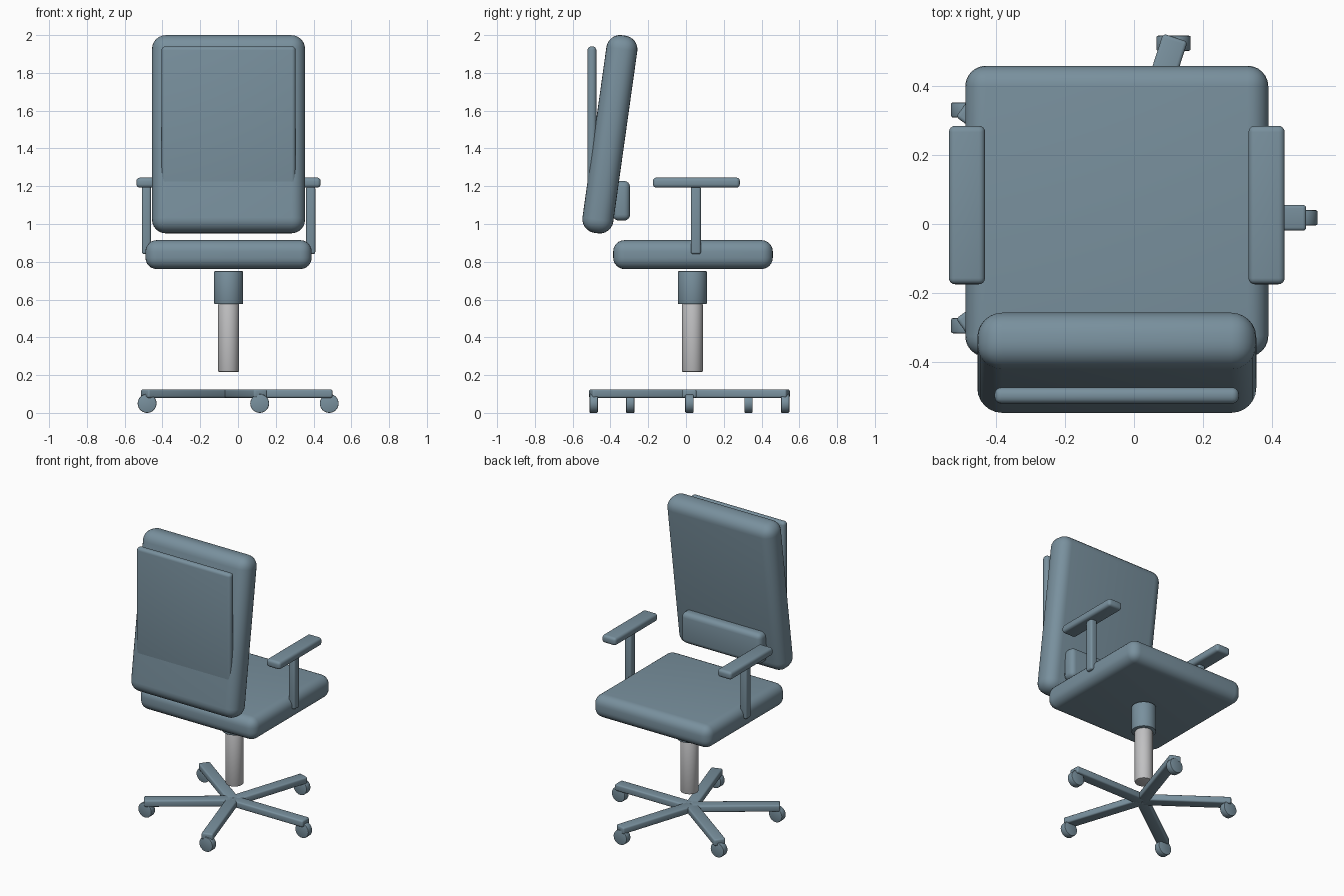
import bpy
from math import radians, cos, sin, pi

if "Cube" in bpy.data.objects:
    bpy.data.objects.remove(bpy.data.objects["Cube"], do_unlink=True)


def material(name, rgb):
    m = bpy.data.materials.new(name)
    m.use_nodes = True
    m.diffuse_color = (*rgb, 1)
    bsdf = next(n for n in m.node_tree.nodes if n.type == 'BSDF_PRINCIPLED')
    bsdf.inputs["Base Color"].default_value = (*rgb, 1)
    return m


SLATE = material("slate blue grey", (0.19, 0.28, 0.34))
STEEL = material("light grey metal", (0.53, 0.53, 0.54))


def finish(name, mat, bevel, segments):
    """Name, colour, round and smooth the active object."""
    ob = bpy.context.object
    ob.name = name
    ob.data.materials.append(mat)
    mod = ob.modifiers.new("round", 'BEVEL')
    mod.width = bevel
    mod.segments = segments
    mod.limit_method = 'ANGLE'
    mod.angle_limit = radians(40)
    bpy.ops.object.modifier_apply(modifier=mod.name)
    bpy.ops.object.shade_smooth_by_angle(angle=radians(35))
    return ob


def box(name, centre, size, bevel, rot=(0, 0, 0), segments=4):
    bpy.ops.mesh.primitive_cube_add(size=1, location=centre, rotation=rot)
    bpy.context.object.scale = size
    bpy.ops.object.transform_apply(location=False, rotation=False, scale=True)
    return finish(name, SLATE, bevel, segments)


def cylinder(name, centre, radius, depth, mat, bevel, rot=(0, 0, 0)):
    bpy.ops.mesh.primitive_cylinder_add(vertices=32, radius=radius, depth=depth,
                                        location=centre, rotation=rot)
    return finish(name, mat, bevel, 2)


CX = -0.05  # chair centre line

# Seat and backrest cushions
box("seat", (CX, 0.037, 0.838), (0.88, 0.845, 0.153), 0.06, segments=6)
box("backrest", (CX, -0.403, 1.475), (0.81, 0.165, 1.056), 0.072,
    (radians(-8), 0, 0), 6)
box("back_panel", (CX, -0.498, 1.51), (0.71, 0.047, 0.86), 0.02)
box("lumbar_cushion", (CX, -0.342, 1.123), (0.6, 0.092, 0.21), 0.032)

# Armrests
for side, name in ((1, "left"), (-1, "right")):
    x = CX + side * 0.435
    box(name + "_arm_pad", (x, 0.055, 1.219), (0.105, 0.46, 0.053), 0.018)
    box(name + "_arm_post", (x, 0.052, 1.02), (0.048, 0.053, 0.36), 0.012)

# Gas lift
cylinder("lift_housing", (CX, 0.034, 0.663), 0.077, 0.175, SLATE, 0.006)
cylinder("lift_column", (CX, 0.034, 0.397), 0.056, 0.36, STEEL, 0.006)

# Five-spoke base with casters
BY = 0.018
for i in range(5):
    a = i * 2 * pi / 5
    c, s = cos(a), sin(a)
    box(f"base_spoke_{i + 1}", (CX + 0.275 * c, BY + 0.275 * s, 0.102),
        (0.55, 0.075, 0.045), 0.01, (0, 0, a), 3)
    cylinder(f"caster_{i + 1}", (CX + 0.533 * c, BY + 0.533 * s, 0.05),
             0.05, 0.044, SLATE, 0.005, (pi / 2, 0, 0))
